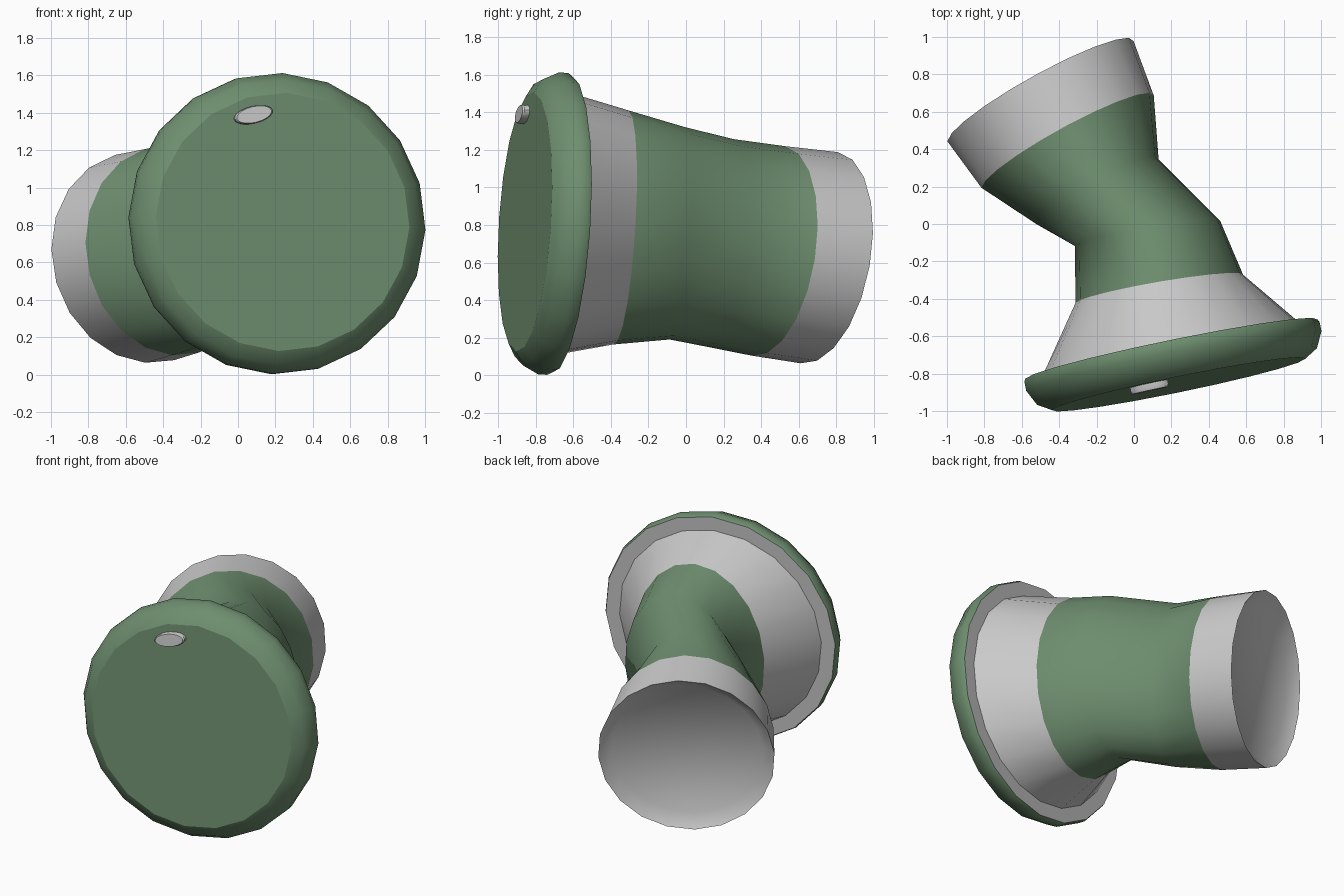
import bpy, bmesh
from math import radians, sin, cos, pi
from mathutils import Vector

if "Cube" in bpy.data.objects:
    bpy.data.objects.remove(bpy.data.objects["Cube"])

SIDES = 20
green = bpy.data.materials.new("green")
green.diffuse_color = (0.155, 0.27, 0.158, 1)
green.use_nodes = True
green.node_tree.nodes["Principled BSDF"].inputs["Base Color"].default_value = green.diffuse_color


def frame(yaw, tilt):
    """Across, up and backward axes of a tilted ring."""
    a, t = radians(yaw), radians(tilt)
    u, h, z = Vector((cos(a), sin(a), 0)), Vector((-sin(a), cos(a), 0)), Vector((0, 0, 1))
    return u, h * sin(t) + z * cos(t), h * cos(t) - z * sin(t)


def ring(c, yaw, tilt, rx, rz, spin=-2.5):
    u, v, _ = frame(yaw, tilt)
    angles = [2 * pi * i / SIDES + radians(spin) for i in range(SIDES)]
    return [Vector(c) + u * rx * cos(a) + v * rz * sin(a) for a in angles]


def loft(name, rings, mat=None, cap=False, angle=60, flat_cap=True):
    """Skin neighbouring rings; optionally close the last one."""
    bm = bmesh.new()
    vs = [[bm.verts.new(p) for p in r] for r in rings]
    for a, b in zip(vs, vs[1:]):
        for i in range(SIDES):
            j = (i + 1) % SIDES
            bm.faces.new((a[i], b[i], b[j], a[j]))
    if cap:
        bm.faces.new(vs[-1])
    bmesh.ops.recalc_face_normals(bm, faces=bm.faces)
    # make the skin face away from the first band's axis
    bm.faces.ensure_lookup_table()
    mid = sum(rings[0] + rings[1], Vector()) / (2 * SIDES)
    f = bm.faces[0]
    if f.normal.dot(f.calc_center_median() - mid) < 0:
        bmesh.ops.reverse_faces(bm, faces=bm.faces)
    me = bpy.data.meshes.new(name)
    bm.to_mesh(me)
    bm.free()
    ob = bpy.data.objects.new(name, me)
    bpy.context.collection.objects.link(ob)
    if mat:
        me.materials.append(mat)
    bpy.ops.object.select_all(action='DESELECT')
    ob.select_set(True)
    bpy.context.view_layer.objects.active = ob
    bpy.ops.object.shade_smooth_by_angle(angle=radians(angle))
    if cap and flat_cap:
        me.polygons[len(me.polygons) - 1].use_smooth = False
    return ob


# front disc frame
YAW, TILT = 11.6, 3.5
C = Vector((0.207, -0.703, 0.807))
U, V, N = frame(YAW, TILT)


def disc(s, r):
    return ring(C - N * s, YAW, TILT, r, r)


# front plate with rounded rim
loft("front_plate", [disc(-0.035, 0.798), disc(-0.02, 0.806), disc(0.03, 0.806),
                     disc(0.115, 0.764), disc(0.158, 0.692)], green, True, 50)

# stations along the bent neck
s2 = ring((0.135, -0.347, 0.787), 9.8, 3.5, 0.455, 0.625)
s3 = ring((0.0725, -0.05, 0.757), 10.2, 3.5, 0.394, 0.568)
s4 = ring((-0.205, 0.18, 0.705), 26.9, 7, 0.376, 0.558, -4)
s5 = ring((-0.355, 0.44, 0.662), 28.8, 8, 0.524, 0.565, -4.5)

# flared cone, then the grey annulus behind the rim
base = disc(-0.035, 0.702)
loft("flared_collar", [s2, base])
loft("rim_back", [disc(-0.035, 0.798), base], angle=30)
loft("neck", [s2, s3, s4, s5], green)

# rear cup with a dished end
E = Vector((-0.5, 0.71, 0.626))
NE = frame(29, 9)[2]
dish = [ring(E - NE * d, 29, 9, r, r + 0.004, -4.5) for d, r in ((0, 0.567), (0.07, 0.485))]
loft("rear_cup", [s5] + dish, cap=True, flat_cap=False)

# small oval button on the front plate
B = C - U * 0.156 + V * 0.573
ca, sa = cos(radians(13)), sin(radians(13))


def oval(s, k):
    c = B - N * s
    p, q = U * ca + V * sa, V * ca - U * sa
    return [c + p * 0.106 * k * cos(2 * pi * i / SIDES) + q * 0.046 * k * sin(2 * pi * i / SIDES)
            for i in range(SIDES)]


loft("button", [oval(0.14, 1), oval(0.185, 1), oval(0.195, 0.92)], cap=True, angle=30)
